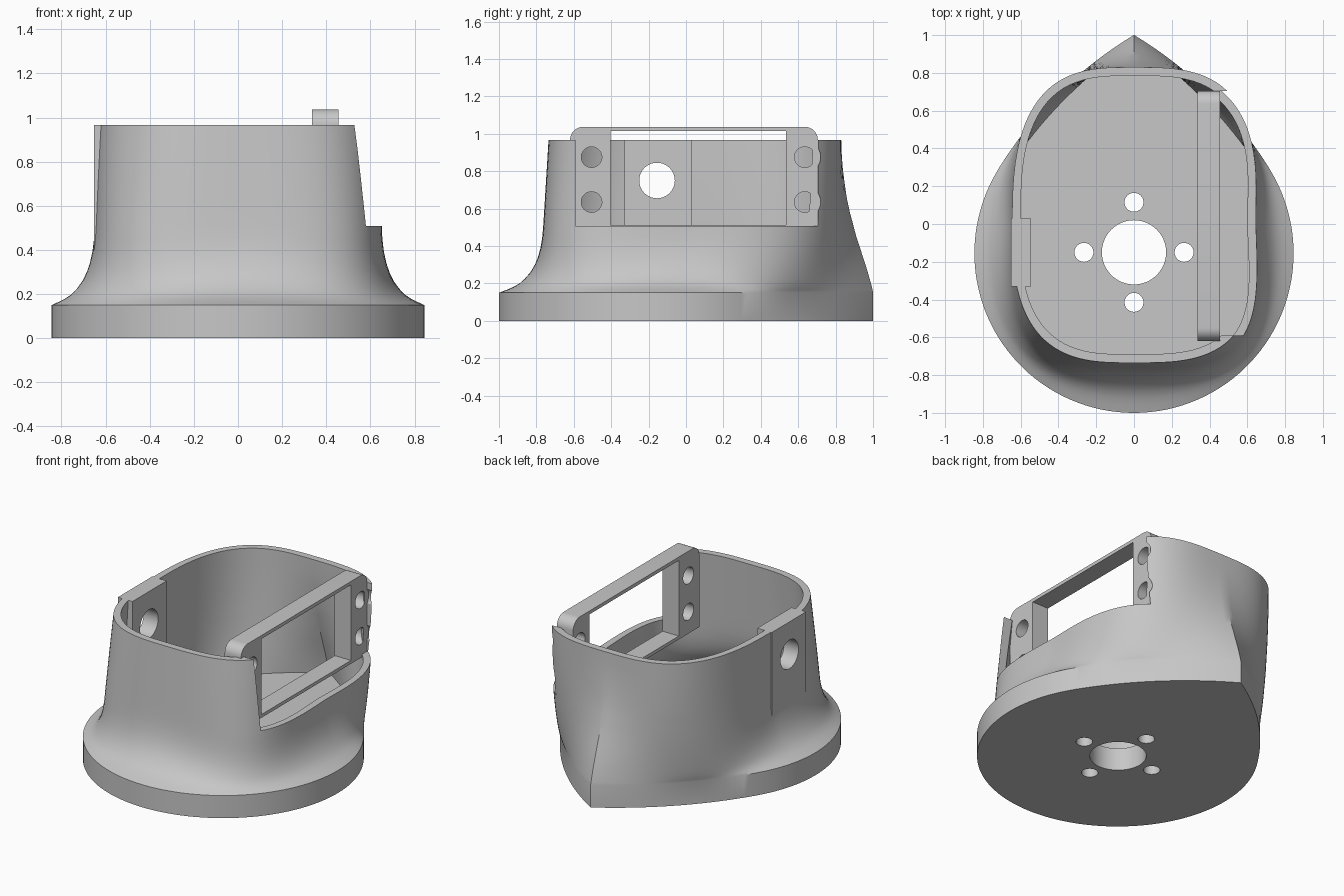
import bpy, bmesh, math

if "Cube" in bpy.data.objects:
    bpy.data.objects.remove(bpy.data.objects["Cube"])

grey = bpy.data.materials.new("plain_grey")
grey.diffuse_color = (0.57, 0.57, 0.57, 1)
grey.use_nodes = True
grey.node_tree.nodes["Principled BSDF"].inputs["Base Color"].default_value = grey.diffuse_color
TOP = 0.966


def make(name, bm):
    if bm.calc_volume(signed=True) < 0:
        bmesh.ops.reverse_faces(bm, faces=bm.faces)
    me = bpy.data.meshes.new(name)
    bm.to_mesh(me)
    bm.free()
    me.materials.append(grey)
    ob = bpy.data.objects.new(name, me)
    bpy.context.collection.objects.link(ob)
    return ob


def box(name, x, y, z, round_top=0):
    bm = bmesh.new()
    bmesh.ops.create_cube(bm, size=1)
    for v in bm.verts:
        v.co = [a[0] + (c + 0.5) * (a[1] - a[0]) for a, c in zip((x, y, z), v.co)]
    if round_top:
        edges = [e for e in bm.edges
                 if abs(e.verts[0].co.x - e.verts[1].co.x) > 1e-4
                 and min(v.co.z for v in e.verts) > z[1] - 1e-4]
        bmesh.ops.bevel(bm, geom=edges, offset=round_top, segments=8,
                        profile=0.5, affect='EDGES')
    return make(name, bm)


def rod(axis, r, start, end, p, q):
    """Cylinder along x (p=y, q=z) or along z (p=x, q=y)."""
    bm = bmesh.new()
    bmesh.ops.create_cone(bm, cap_ends=True, segments=48, radius1=r, radius2=r,
                          depth=end - start)
    mid = (start + end) / 2
    for v in bm.verts:
        x, y, z = v.co
        v.co = (z + mid, x + p, y + q) if axis == 'x' else (x + p, y + q, z + mid)
    return make("cutter", bm)


def boolean(ob, tool, op='DIFFERENCE'):
    bpy.ops.object.select_all(action='DESELECT')
    bpy.context.view_layer.objects.active = ob
    ob.select_set(True)
    m = ob.modifiers.new("bool", 'BOOLEAN')
    m.operation, m.object, m.solver = op, tool, 'EXACT'
    bpy.ops.object.modifier_apply(modifier=m.name)
    bpy.data.objects.remove(tool)


def smooth(ob):
    bpy.ops.object.select_all(action='DESELECT')
    bpy.context.view_layer.objects.active = ob
    ob.select_set(True)
    bpy.ops.object.shade_smooth_by_angle(angle=math.radians(30))


# Base outline: circle running into two wide arcs that meet at a back tip
CY, R = -0.155, 0.845
AX, AY, AR = -1.101, -0.832, 2.138


def ray(dx, dy, cx, cy, r):
    b = dx * cx + dy * cy
    return b + math.sqrt(b * b - cx * cx - cy * cy + r * r)


def base_r(t):
    dx, dy = abs(math.cos(t)), math.sin(t)
    d = ray(dx, dy, AX, AY, AR)
    if (d * dy - CY) * -AX > d * dx * (CY - AY):
        return d
    return ray(dx, dy, 0, CY, R)


# Rounded-rectangle rim outline
def rim_r(t, z):
    c, s = math.cos(t), math.sin(t)
    neck = min(1, (TOP - z) / 0.5)
    n = 3.1 + 0.3 * c + (0.5 * neck if s < 0 else 0)
    b = 0.83 if s > 0 else 0.735
    r = ((abs(c) / 0.645) ** n + (abs(s) / b) ** n) ** (-1 / n)
    return r * (1 + 0.042 * neck * max(0, -s))


# height, flare at front and sides, flare at back
LEVELS = [(0.15, 1, 1), (0.165, .83, .98), (0.18, .68, .96), (0.20, .53, .93),
          (0.225, .41, .89), (0.26, .28, .83), (0.30, .18, .76), (0.34, .11, .68),
          (0.39, .05, .59), (0.45, .01, .47), (0.51, 0, .38), (0.58, 0, .27),
          (0.65, 0, .18), (0.73, 0, .11), (0.81, 0, .05), (0.89, 0, .015),
          (TOP, 0, 0)]
N = 144


def ring(bm, z, side, back, inset):
    out = []
    for i in range(N):
        t = 2 * math.pi * i / N
        k = max(0, math.sin(t)) ** 2
        w = side + (back - side) * k
        r = rim_r(t, z) * (1 - w) + base_r(t) * w - inset
        out.append(bm.verts.new((r * math.cos(t), r * math.sin(t), z)))
    return out


# Hollow shell with floor
bm = bmesh.new()
rings = [ring(bm, 0, 1, 1, 0)]
rings += [ring(bm, *l, 0) for l in LEVELS]
rings += [ring(bm, *l, 0.046) for l in reversed(LEVELS)]
for a, b in zip(rings, rings[1:]):
    for i in range(N):
        j = (i + 1) % N
        bm.faces.new((a[i], a[j], b[j], b[i]))
bm.faces.new(rings[0][::-1])
bm.faces.new(rings[-1])
shell = make("housing_shell", bm)

# Flat mounting block in the left wall, with its round port
boolean(shell, box("block", (-0.652, -0.545), (-0.33, 0.03), (0.3, TOP)), 'UNION')
boolean(shell, rod('x', 0.095, -0.9, -0.4, -0.155, 0.75))

# Side opening in the right wall, scalloped by screw clearance
boolean(shell, box("cutter", (0.456, 1.2), (-0.59, 0.705), (0.508, 1.2)))
SCREWS = [(y, z) for y in (-0.505, 0.635) for z in (0.635, 0.875)]
for y, z in SCREWS:
    if y > 0:
        boolean(shell, rod('x', 0.085, 0.456, 0.9, y, z))

# Floor holes: one large, four small around it
boolean(shell, rod('z', 0.17, -0.1, 0.3, 0, -0.15))
for x, y in ((0.265, 0), (-0.265, 0), (0, 0.265), (0, -0.265)):
    boolean(shell, rod('z', 0.05, -0.1, 0.3, x, y - 0.15))
smooth(shell)

# Upright mounting frame with window and four screw holes
frame = box("mounting_frame", (0.336, 0.456), (-0.62, 0.705), (0.49, 1.037), 0.07)
boolean(frame, box("cutter", (0.2, 0.6), (-0.405, 0.535), (0.512, 1.014)))
for y, z in SCREWS:
    boolean(frame, rod('x', 0.055, 0.2, 0.6, y, z))
smooth(frame)
